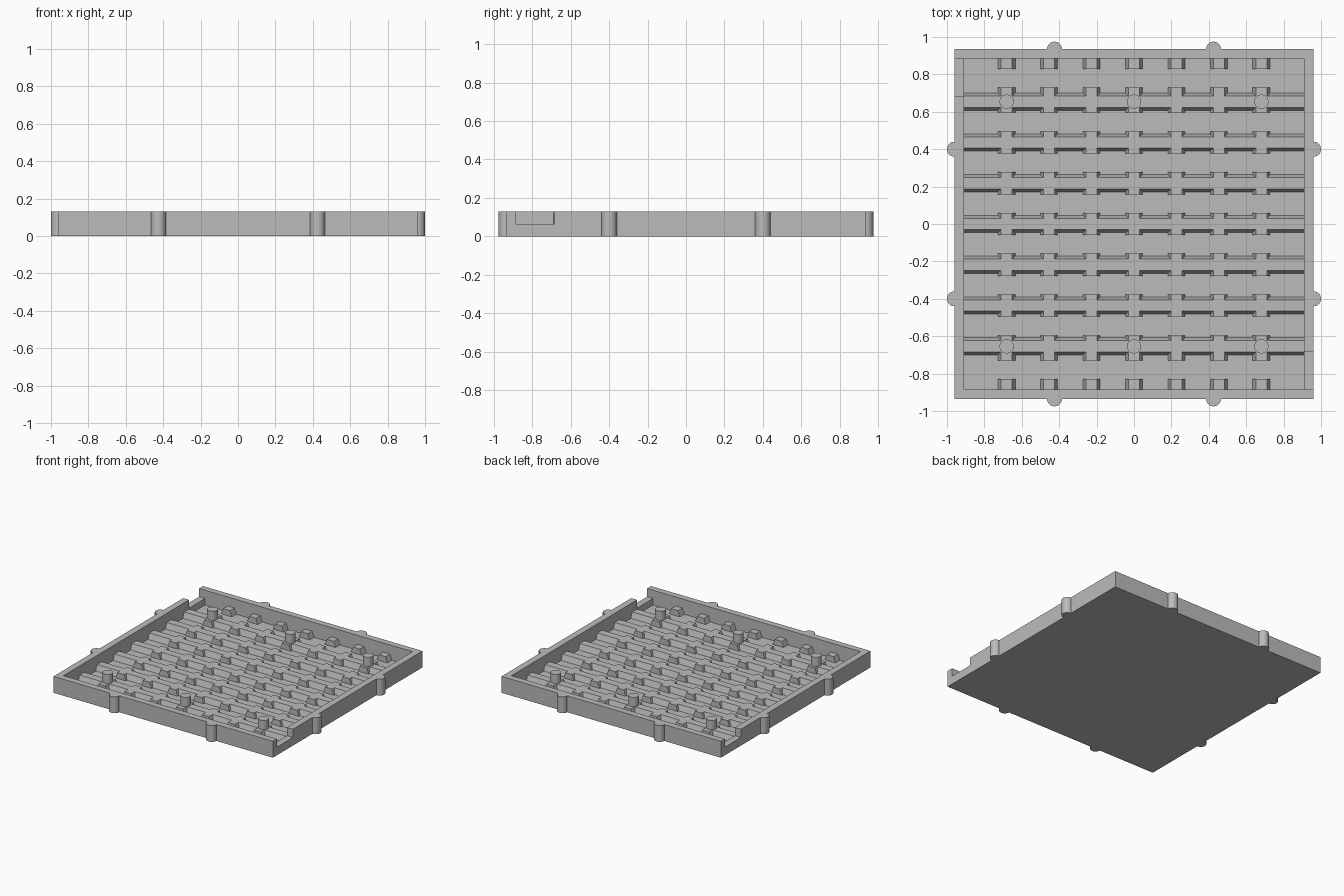
import bpy, bmesh, math
from mathutils import Vector

if "Cube" in bpy.data.objects:
    bpy.data.objects.remove(bpy.data.objects["Cube"])

OX, OY = 0.96, 0.935      # outer half sizes
IX, IY = 0.908, 0.885     # inner half sizes
H, FLOOR, RIB, NOTCH = 0.13, 0.013, 0.058, 0.065
RX = [0.227 * i for i in range(-3, 4)]     # rib centres across x
RY = [0.218 * i for i in range(-3, 4)]     # rib centres across y

grey = bpy.data.materials.new("plain grey")
grey.diffuse_color = (0.5, 0.5, 0.5, 1)
grey.use_nodes = True
grey.node_tree.nodes["Principled BSDF"].inputs["Base Color"].default_value = grey.diffuse_color


def finish(name, bm, smooth=False):
    bmesh.ops.recalc_face_normals(bm, faces=bm.faces)
    me = bpy.data.meshes.new(name)
    bm.to_mesh(me)
    bm.free()
    me.materials.append(grey)
    ob = bpy.data.objects.new(name, me)
    bpy.context.collection.objects.link(ob)
    if smooth:
        bpy.ops.object.select_all(action='DESELECT')
        ob.select_set(True)
        bpy.context.view_layer.objects.active = ob
        bpy.ops.object.shade_smooth_by_angle(angle=math.radians(35))
    return ob


def prism(bm, points, move):
    """Extrude a flat outline along a vector."""
    face = bm.faces.new([bm.verts.new(p) for p in points])
    new = bmesh.ops.extrude_face_region(bm, geom=[face])
    verts = [g for g in new["geom"] if isinstance(g, bmesh.types.BMVert)]
    bmesh.ops.translate(bm, verts=verts, vec=Vector(move))


def box(bm, x0, x1, y0, y1, z0, z1):
    prism(bm, [(x0, y0, z0), (x1, y0, z0), (x1, y1, z0), (x0, y1, z0)], (0, 0, z1 - z0))


def rib_profile(c):
    """Tapered rib section around centre c."""
    return [(c - 0.03 - 0.018, FLOOR - 0.005), (c + 0.03 + 0.018, FLOOR - 0.005),
            (c + 0.03, RIB), (c - 0.03, RIB)]


# floor plate
bm = bmesh.new()
box(bm, -IX - 0.01, IX + 0.01, -IY - 0.01, IY + 0.01, 0, FLOOR)
finish("floor_plate", bm)

# front and back walls
for name, s in (("front_wall", -1), ("back_wall", 1)):
    bm = bmesh.new()
    ys = sorted((s * IY, s * OY))
    box(bm, -OX, OX, ys[0], ys[1], 0, H)
    finish(name, bm)

# side walls, each with a cable notch next to one corner
for name, s in (("right_wall", 1), ("left_wall", -1)):
    bm = bmesh.new()
    outline = [(-IY, 0), (IY, 0), (IY, H), (-0.685, H), (-0.685, NOTCH), (-IY, NOTCH)]
    prism(bm, [(s * IX, s * y, z) for y, z in outline], (s * (OX - IX), 0, 0))
    finish(name, bm)

# long ribs between the rows
bm = bmesh.new()
for c in RY:
    prism(bm, [(-IX, y, z) for y, z in rib_profile(c)], (2 * IX, 0, 0))
finish("long_ribs", bm)

# cross ribs between the columns, interrupted by a gap in every row
gaps = [0.218 * (i + 0.5) for i in range(-4, 4)]
gaps[0], gaps[-1] = -0.78, 0.78
starts = [-IY] + [g + 0.05 for g in gaps]
ends = [g - 0.05 for g in gaps] + [IY]
bm = bmesh.new()
for c in RX:
    for a, b in zip(starts, ends):
        prism(bm, [(x, a, z) for x, z in rib_profile(c)], (0, b - a, 0))
finish("cross_ribs", bm)


def post(bm, x, y, r, z0, z1):
    ring = [(x + r * math.cos(math.tau * i / 32), y + r * math.sin(math.tau * i / 32), z0)
            for i in range(32)]
    prism(bm, ring, (0, 0, z1 - z0))


# support posts on the rib crossings
bm = bmesh.new()
for x in (-0.681, 0, 0.681):
    for y in (-0.654, 0.654):
        post(bm, x, y, 0.038, FLOOR, H)
finish("support_posts", bm, True)


def half_post(bm, x, y, nx, ny, r=0.04):
    a0 = math.atan2(ny, nx) - math.pi / 2
    arc = [(x + r * math.cos(a0 + math.pi * i / 16), y + r * math.sin(a0 + math.pi * i / 16), 0)
           for i in range(17)]
    prism(bm, arc, (0, 0, H))


# half round lugs on the outside of the walls
bm = bmesh.new()
for s in (-1, 1):
    for t in (-1, 1):
        half_post(bm, t * 0.425, s * OY, 0, s)
        half_post(bm, s * OX, t * 0.4, s, 0)
finish("outer_lugs", bm, True)
